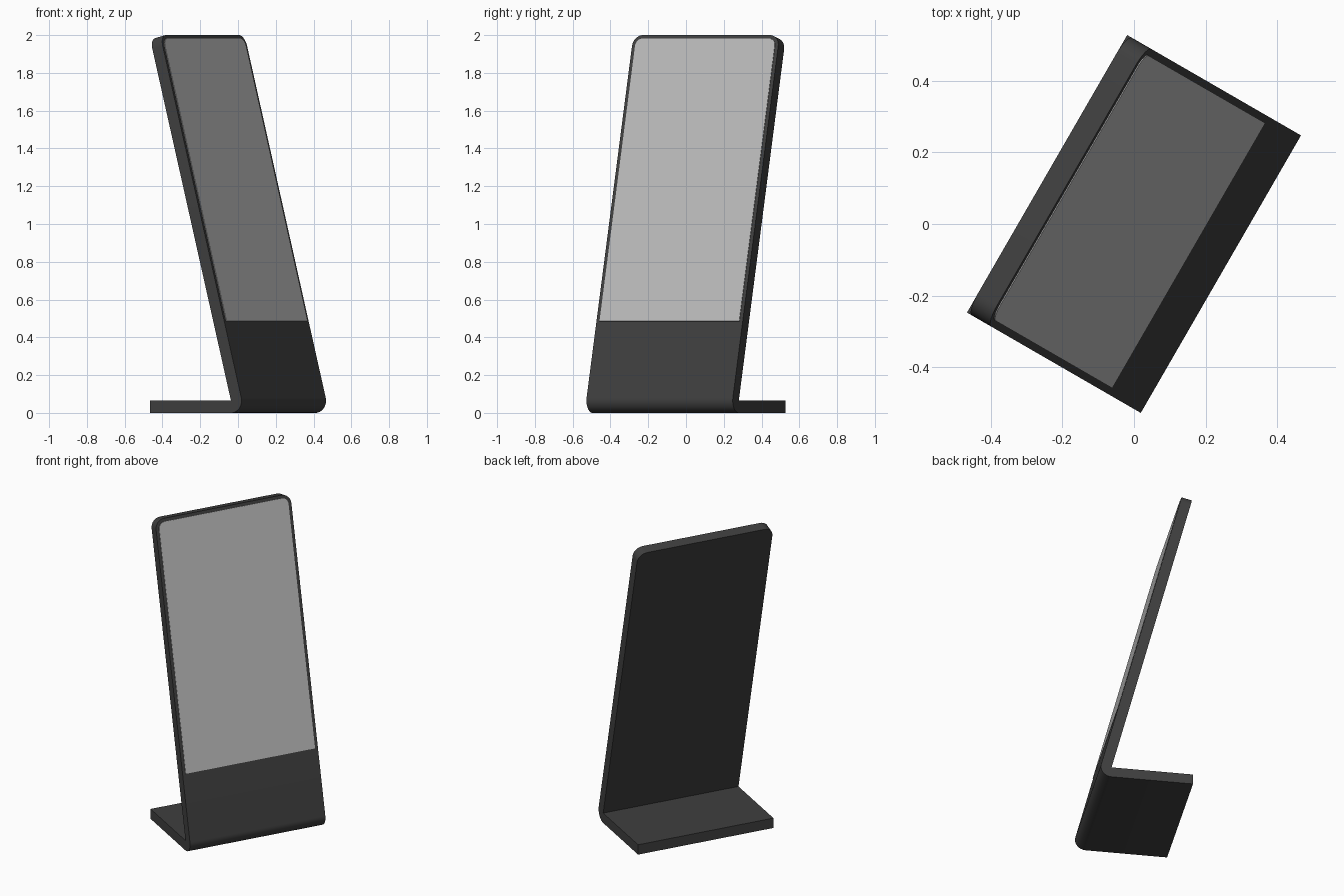
import bpy, bmesh, math
from mathutils import Vector

if "Cube" in bpy.data.objects:
    bpy.data.objects.remove(bpy.data.objects["Cube"])

# Main dimensions
THICK = 0.065                  # sheet thickness, also the outer bend radius
HALF_W = 0.447                 # half of the width
BACK = 0.28                    # half of the depth
LENGTH = 1.982                 # panel length above the bend
TILT = math.radians(14.47)     # backward lean of the panel
TURN = math.radians(60)        # turn of the whole stand about z

PIVOT = Vector((0, THICK - BACK, THICK))                   # inner corner of the bend
UP = Vector((0, math.sin(TILT), math.cos(TILT)))           # along the panel
OUT = Vector((0, -math.cos(TILT), math.sin(TILT)))         # out of the panel front


def make_material(name, value):
    mat = bpy.data.materials.new(name)
    mat.use_nodes = True
    colour = (value, value, value, 1)
    mat.diffuse_color = colour
    bsdf = mat.node_tree.nodes["Principled BSDF"]
    bsdf.inputs["Base Color"].default_value = colour
    bsdf.inputs["Roughness"].default_value = 0.6
    return mat


def make_prism(name, outline, sweep, mat, radius, is_corner):
    """Sweep a flat outline, then round the edges chosen by is_corner."""
    bm = bmesh.new()
    face = bm.faces.new([bm.verts.new(p) for p in outline])
    new = bmesh.ops.extrude_face_region(bm, geom=[face], use_keep_orig=True)["geom"]
    moved = [v for v in new if isinstance(v, bmesh.types.BMVert)]
    bmesh.ops.translate(bm, verts=moved, vec=sweep)
    corners = [e for e in bm.edges if is_corner(e)]
    bmesh.ops.bevel(bm, geom=corners, offset=radius, segments=8,
                    profile=0.5, affect='EDGES')
    bmesh.ops.recalc_face_normals(bm, faces=bm.faces)
    mesh = bpy.data.meshes.new(name)
    bm.to_mesh(mesh)
    bm.free()
    mesh.materials.append(mat)
    obj = bpy.data.objects.new(name, mesh)
    bpy.context.collection.objects.link(obj)
    obj.rotation_euler.z = TURN
    bpy.ops.object.select_all(action='DESELECT')
    obj.select_set(True)
    bpy.context.view_layer.objects.active = obj
    bpy.ops.object.shade_smooth_by_angle(angle=math.radians(30))
    return obj


def is_top_corner(edge):
    """Edges running through the thickness at the top of the panel."""
    a, b = (v.co for v in edge.verts)
    across = abs((b - a).normalized().dot(OUT)) > 0.99
    return across and min((p - PIVOT).dot(UP) for p in (a, b)) > 1.5


charcoal = make_material("charcoal", 0.05)
light_grey = make_material("light grey", 0.5)

# Bent stand: foot, rounded bend and leaning panel as one swept profile
steps = 12
bend = []
for i in range(steps + 1):
    a = -math.pi / 2 + (math.pi / 2 + TILT) * i / steps
    bend.append(PIVOT + THICK * Vector((0, -math.cos(a), math.sin(a))))
profile = [Vector((0, BACK, 0)), *bend,
           PIVOT + UP * LENGTH + OUT * THICK, PIVOT + UP * LENGTH,
           PIVOT, Vector((0, BACK, THICK))]
side = Vector((HALF_W, 0, 0))
make_prism("bent_stand", [p - side for p in profile], side * 2,
           charcoal, 0.06, is_top_corner)

# Screen: thin plate on the panel front with rounded top corners
MARGIN, BOTTOM = 0.02, 0.417
half = Vector((HALF_W - MARGIN, 0, 0))
base = PIVOT + OUT * (THICK - 0.003)
low, high = base + UP * BOTTOM, base + UP * (LENGTH - MARGIN)
make_prism("screen", [low - half, low + half, high + half, high - half],
           OUT * 0.006, light_grey, 0.04, is_top_corner)
